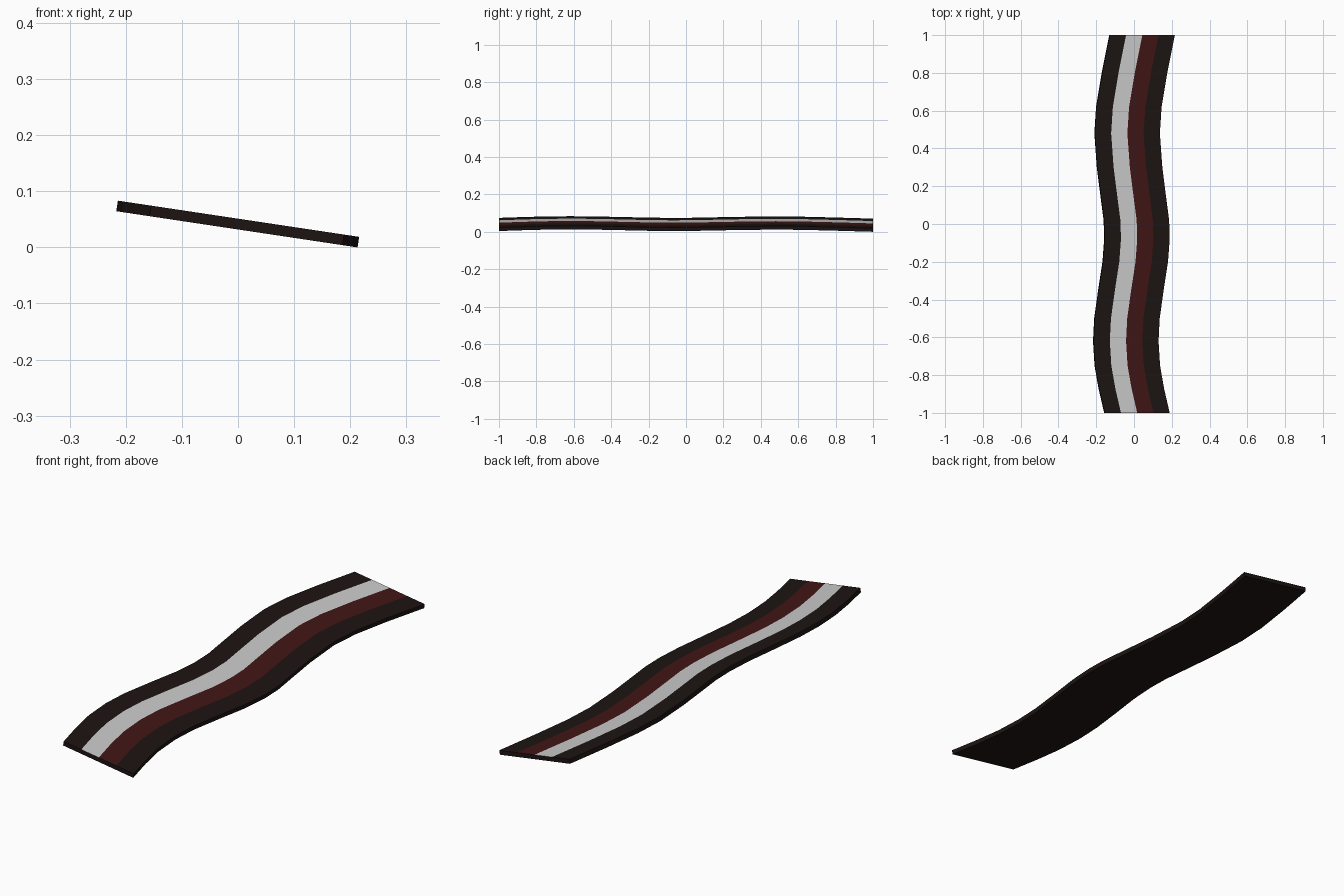
import bpy, bmesh

if "Cube" in bpy.data.objects:
    bpy.data.objects.remove(bpy.data.objects["Cube"])

# Centre line of the road: (y, x) stations of the gentle S-bends
path = [(-1, 0.017), (-0.87, -0.013), (-0.75, -0.034), (-0.62, -0.042),
        (-0.5, -0.036), (-0.35, -0.015), (-0.2, 0.008), (-0.08, 0.017),
        (0.02, 0.014), (0.15, -0.003), (0.3, -0.022), (0.48, -0.035),
        (0.62, -0.026), (0.8, 0.004), (1, 0.044)]
HALF, SLOPE = 0.172, 0.15      # half width and sideways bank
TOP, THICK, LEAN = 0.051, 0.0188, 0.003


def material(name, rgb):
    m = bpy.data.materials.new(name)
    m.diffuse_color = (*rgb, 1)
    m.use_nodes = True
    m.node_tree.nodes["Principled BSDF"].inputs["Base Color"].default_value = m.diffuse_color
    return m


mesh = bpy.data.meshes.new("striped_track")
track = bpy.data.objects.new("striped_track", mesh)
bpy.context.collection.objects.link(track)
for name, rgb in [("black", (0.012, 0.007, 0.006)),
                  ("light_grey", (0.8, 0.8, 0.8)),
                  ("dark_red", (0.055, 0.008, 0.008))]:
    mesh.materials.append(material(name, rgb))

bm = bmesh.new()


def section(y, cx):
    # Five points across the top (four equal stripes), two on the underside
    top = [cx + HALF * (i / 2 - 1) for i in range(5)]
    pts = [(x, TOP - SLOPE * x) for x in top]
    pts += [(x - LEAN, TOP - SLOPE * x - THICK) for x in (top[4], top[0])]
    return [bm.verts.new((x, y, z)) for x, z in pts]


rings = [section(y, x) for y, x in path]

# Skin between sections: stripes black, grey, red, black, then sides and base
stripe = [0, 1, 2, 0, 0, 0, 0]
for a, b in zip(rings, rings[1:]):
    for i in range(7):
        j = (i + 1) % 7
        bm.faces.new((a[i], a[j], b[j], b[i])).material_index = stripe[i]

# End caps
bm.faces.new(rings[0])
bm.faces.new(rings[-1][::-1])
bmesh.ops.recalc_face_normals(bm, faces=bm.faces)
bm.to_mesh(mesh)
bm.free()
